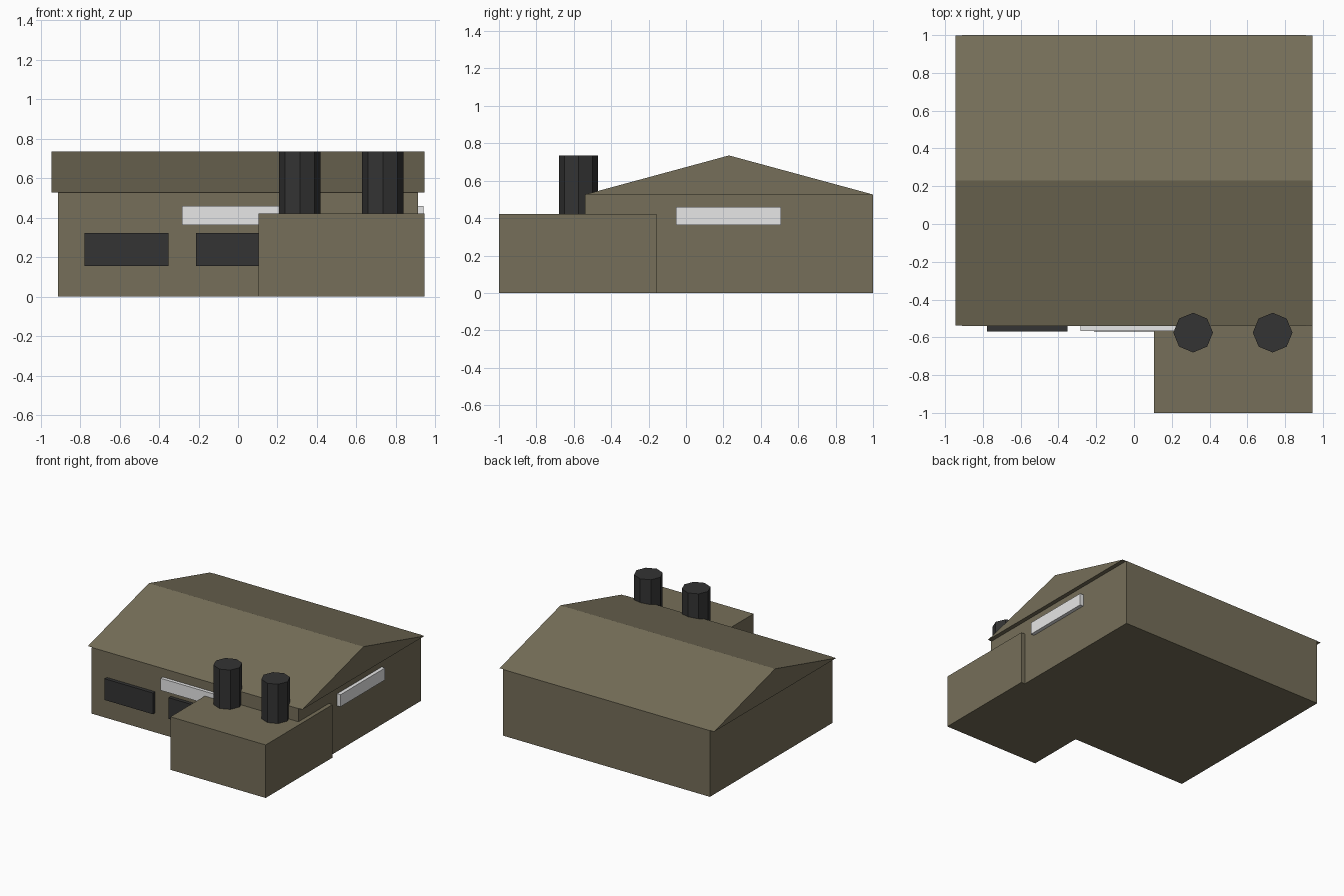
import bpy
import math

cube = bpy.data.objects.get("Cube")
if cube:
    bpy.data.objects.remove(cube, do_unlink=True)


def material(name, rgb):
    mat = bpy.data.materials.new(name)
    mat.use_nodes = True
    mat.diffuse_color = (*rgb, 1)
    mat.node_tree.nodes["Principled BSDF"].inputs["Base Color"].default_value = (*rgb, 1)
    return mat


olive = material("olive_drab", (0.18, 0.158, 0.1))
black = material("charcoal", (0.033, 0.033, 0.033))
white = material("pale_glass", (0.8, 0.8, 0.8))


def extrude_x(name, profile, x0, x1, mat):
    """Closed prism from a (y, z) profile, counter-clockwise seen from +x."""
    n = len(profile)
    verts = [(x, y, z) for x in (x0, x1) for y, z in profile]
    faces = [tuple(reversed(range(n))), tuple(range(n, 2 * n))]
    faces += [(i, (i + 1) % n, n + (i + 1) % n, n + i) for i in range(n)]
    mesh = bpy.data.meshes.new(name)
    mesh.from_pydata(verts, [], faces)
    mesh.materials.append(mat)
    obj = bpy.data.objects.new(name, mesh)
    bpy.context.collection.objects.link(obj)
    return obj


def box(name, x, y, z, mat):
    profile = [(y[0], z[0]), (y[1], z[0]), (y[1], z[1]), (y[0], z[1])]
    return extrude_x(name, profile, x[0], x[1], mat)


# Main building and front annex
FRONT, SIDE, EAVE, RIDGE = -0.54, 0.911, 0.527, 0.735
box("main_walls", (-SIDE, SIDE), (FRONT, 1), (0, EAVE), olive)
box("front_annex", (0.105, 0.944), (-1, -0.157), (0, 0.422), olive)

# Gabled roof overhanging both ends
extrude_x("gable_roof", [(FRONT + 0.003, EAVE), (0.997, EAVE), (0.23, RIDGE)],
          -0.946, 0.944, olive)

# Dark lower windows on the front
for label, x in (("right", -0.777), ("centre", -0.213)):
    box("dark_window_" + label, (x, x + 0.425), (FRONT - 0.028, FRONT + 0.02),
        (0.155, 0.324), black)

# Pale strip windows on the front and the left end
box("front_strip_window", (-0.284, 0.278), (FRONT - 0.027, FRONT + 0.02),
    (0.363, 0.459), white)
box("side_strip_window", (SIDE - 0.02, 0.94), (-0.053, 0.508), (0.363, 0.459), white)

# Octagonal chimneys on the annex
for label, x in (("right", 0.313), ("left", 0.734)):
    bpy.ops.mesh.primitive_cylinder_add(vertices=8, radius=0.105, depth=RIDGE - 0.42,
                                        location=(x, -0.575, (RIDGE + 0.42) / 2))
    chimney = bpy.context.object
    chimney.name = "chimney_" + label
    chimney.data.materials.append(black)
